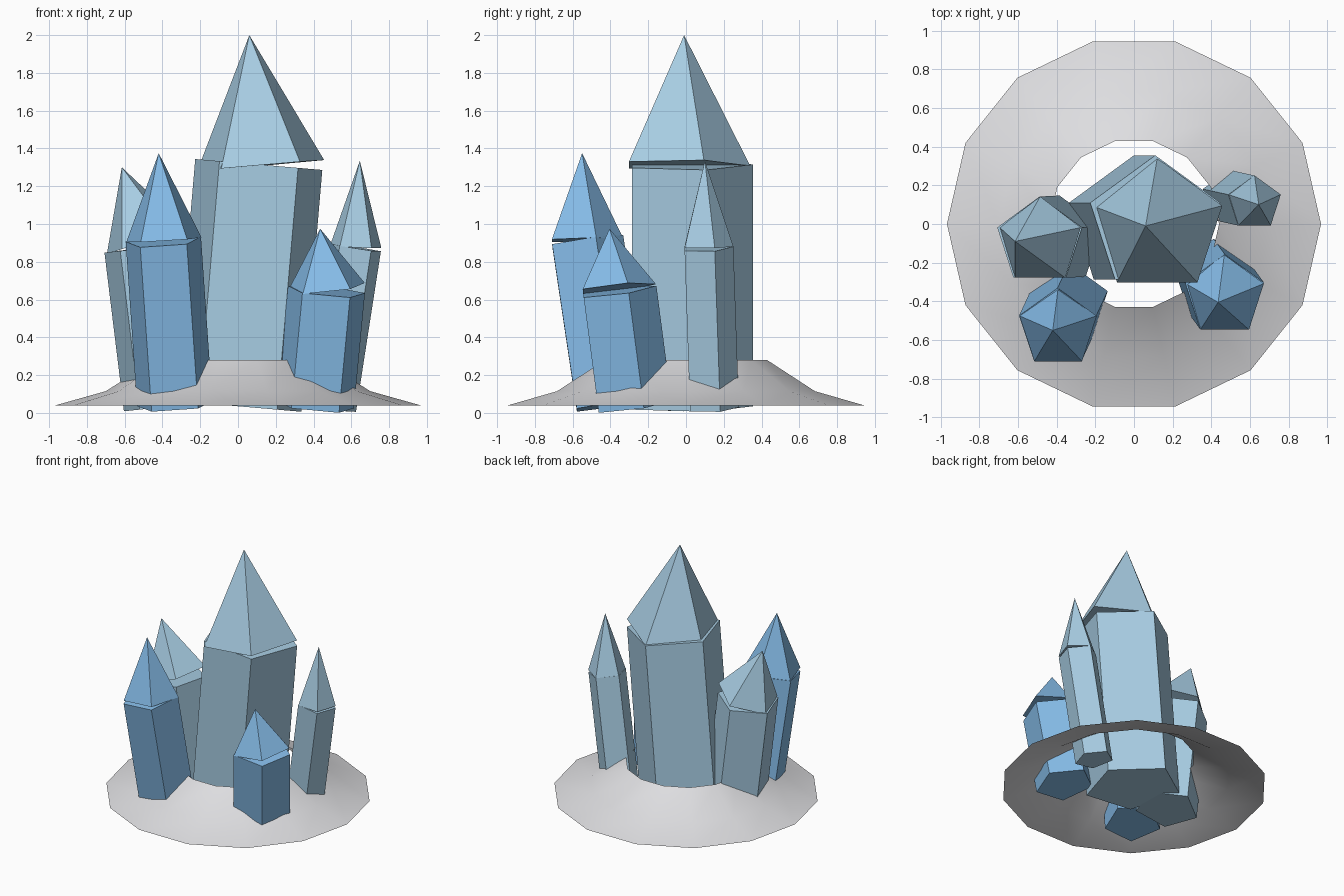
import bpy
import bmesh
from math import cos, sin, pi, radians
from mathutils import Vector

cube = bpy.data.objects.get("Cube")
if cube:
    bpy.data.objects.remove(cube, do_unlink=True)


def material(name, rgb):
    mat = bpy.data.materials.new(name)
    mat.use_nodes = True
    mat.diffuse_color = (*rgb, 1)
    mat.node_tree.nodes["Principled BSDF"].inputs["Base Color"].default_value = (*rgb, 1)
    return mat


pale_blue = material("pale_blue", (0.39, 0.61, 0.77))
bright_blue = material("bright_blue", (0.24, 0.51, 0.82))
stone_grey = material("stone_grey", (0.73, 0.73, 0.75))


def add_object(name, bm, mat):
    mesh = bpy.data.meshes.new(name)
    bm.to_mesh(mesh)
    bm.free()
    mesh.materials.append(mat)
    obj = bpy.data.objects.new(name, mesh)
    bpy.context.collection.objects.link(obj)
    return obj


def pentagon_solid(name, start, end, r_start, r_end, mat):
    """Five-sided prism or pyramid along the line from start to end."""
    start, end = Vector(start), Vector(end)
    axis = end - start
    bm = bmesh.new()
    bmesh.ops.create_cone(bm, cap_ends=True, segments=5, radius1=r_start,
                          radius2=r_end, depth=axis.length)
    bmesh.ops.remove_doubles(bm, verts=bm.verts, dist=0.0001)
    # Turn one corner towards the back
    corner = max((v.co for v in bm.verts), key=lambda c: c.xy.length)
    turn = Vector((0, 1)).angle_signed(corner.xy)
    c, s = cos(turn), sin(turn)
    for v in bm.verts:
        x, y = v.co.xy
        v.co.xy = (x * c - y * s, x * s + y * c)
    lean = Vector((0, 0, 1)).rotation_difference(axis)
    for v in bm.verts:
        v.co = lean @ v.co + (start + end) / 2
    bmesh.ops.recalc_face_normals(bm, faces=bm.faces)
    return add_object(name, bm, mat)


# Crystals: name, radius, shaft foot, shaft top, tip base, tip point
crystals = [
    ("centre", 0.355, (0, 0, 0.035), (0.11, 0, 1.315),
     (0.12, -0.015, 1.31), (0.06, -0.01, 2.0), pale_blue),
    ("front_right", 0.21, (-0.335, -0.41, 0.04), (-0.395, -0.54, 0.91),
     (-0.392, -0.54, 0.915), (-0.42, -0.55, 1.375), bright_blue),
    ("front_left", 0.215, (0.41, -0.29, 0.035), (0.468, -0.37, 0.645),
     (0.468, -0.373, 0.66), (0.435, -0.405, 0.975), bright_blue),
    ("side_right", 0.232, (-0.385, -0.085, 0.035), (-0.488, -0.09, 0.875),
     (-0.485, -0.09, 0.91), (-0.615, -0.09, 1.3), pale_blue),
    ("side_left", 0.143, (0.49, 0.137, 0.025), (0.622, 0.108, 0.875),
     (0.623, 0.108, 0.878), (0.645, 0.1, 1.335), pale_blue),
]
for name, radius, foot, top, tip_base, point, mat in crystals:
    pentagon_solid(name + "_crystal_shaft", foot, top, radius, radius, mat)
    pentagon_solid(name + "_crystal_tip", tip_base, point, radius, 0, mat)

# Open sloping mound around the crystals
sides = 14
bm = bmesh.new()
rings = []
for radius, height in ((0.967, 0.04), (0.70, 0.115), (0.44, 0.28)):
    rings.append([bm.verts.new((radius * cos(2 * pi * i / sides),
                                radius * sin(2 * pi * i / sides), height))
                  for i in range(sides)])
for lower, upper in zip(rings, rings[1:]):
    for i in range(sides):
        j = (i + 1) % sides
        bm.faces.new((lower[i], lower[j], upper[j], upper[i]))
mound = add_object("stone_mound", bm, stone_grey)
bpy.ops.object.select_all(action="DESELECT")
mound.select_set(True)
bpy.context.view_layer.objects.active = mound
bpy.ops.object.shade_smooth_by_angle(angle=radians(40))
